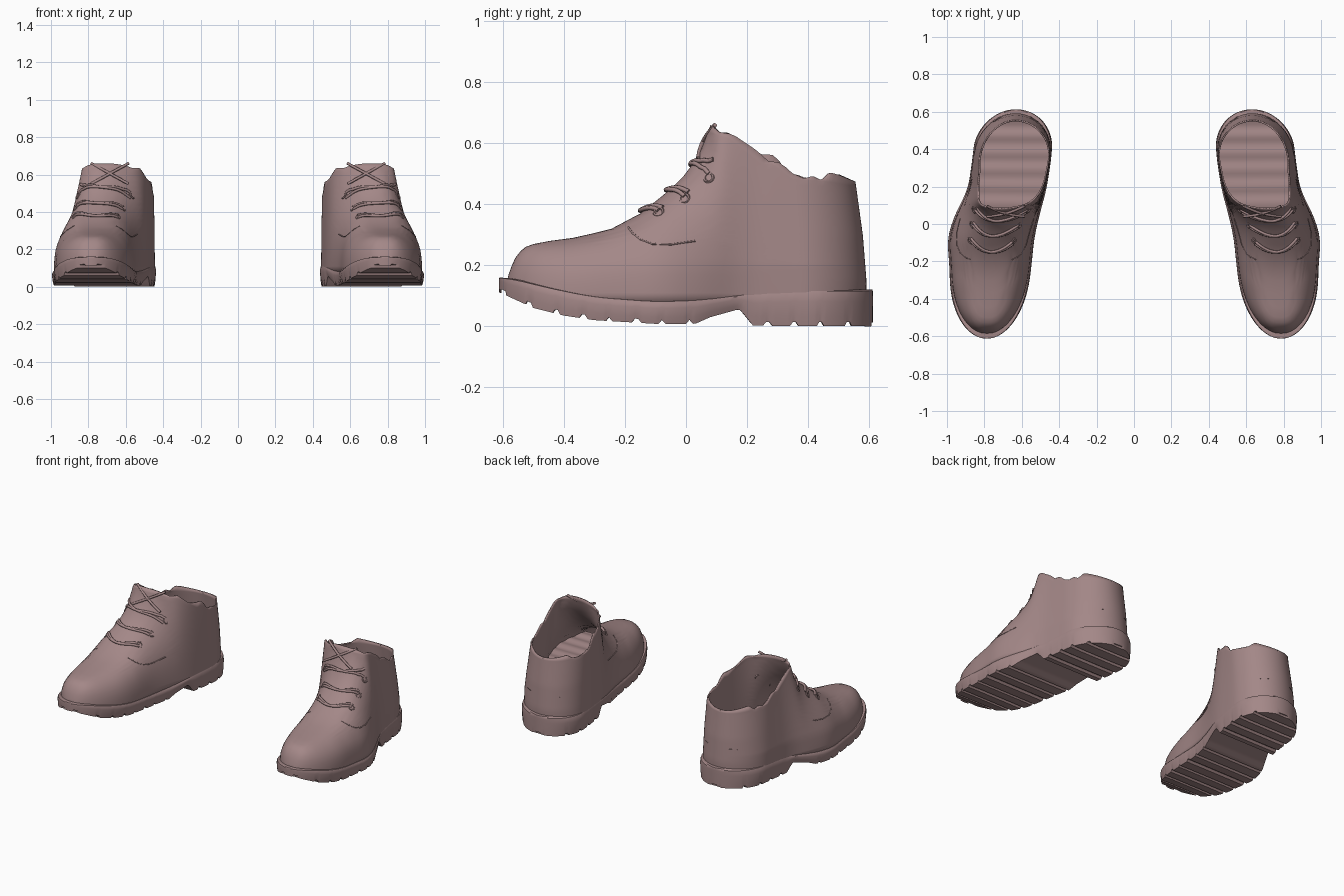
import bpy, bmesh, math, random
from mathutils import Vector

random.seed(4)
cube = bpy.data.objects.get("Cube")
if cube:
    bpy.data.objects.remove(cube, do_unlink=True)

leather = bpy.data.materials.new("dusty_brown_leather")
leather.use_nodes = True
COLOUR = (0.37, 0.245, 0.245, 1)
leather.diffuse_color = COLOUR
leather.node_tree.nodes["Principled BSDF"].inputs["Base Color"].default_value = COLOUR

# Profiles along the boot, as (y, value)
CENTRE = [(-.6, .787), (-.45, .78), (-.24, .768), (-.08, .766), (.03, .738),
          (.19, .677), (.35, .653), (.61, .63)]
WIDTH = [(-.61, .205), (-.3, .213), (-.08, .232), (.03, .228), (.19, .21), (.35, .211), (.61, .205)]
INSTEP = [(-.59, .13), (-.58, .18), (-.555, .235), (-.525, .262), (-.48, .276), (-.38, .288),
          (-.25, .317), (-.15, .37), (-.05, .45), (0, .5), (.05, .58), (.08, .66)]
RIM = [(.08, .66), (.14, .64), (.25, .55), (.28, .555), (.35, .5), (.45, .495), (.56, .475)]
HEEL = [(.07, .59), (.15, .592), (.3, .58), (.48, .555)]
ROUNDING = [(-.25, 2.7), (0, 2.1)]
SOLE_TOP = [(-.61, .16), (-.57, .155), (-.45, .125), (-.3, .095), (-.1, .08), (.05, .085),
            (.2, .107), (.35, .115), (.61, .115)]
SOLE_BOTTOM = [(-.61, .11), (-.5, .06), (-.4, .035), (-.3, .02), (-.1, .008), (.03, .008),
               (.08, .03), (.17, .055), (.18, .052), (.22, .002), (.61, 0)]
BASE = .075


def interp(table, t):
    if t <= table[0][0]:
        return table[0][1]
    for (a, u), (b, v) in zip(table, table[1:]):
        if t <= b:
            return u + (v - u) * (t - a) / (b - a)
    return table[-1][1]


def smooth(table, t, r=.05):
    return sum(interp(table, t + r * k / 3) for k in range(-3, 4)) / 7


def clamp(t):
    return max(0, min(1, t))


def plan_width(y, front, back):
    """Half width of the footprint, with rounded toe and heel."""
    toe = clamp((front + .34 - y) / .34)
    heel = clamp((y - back + .21) / .21)
    return smooth(WIDTH, y) * math.sqrt(1 - toe ** 2) * math.sqrt(1 - heel ** 2)


def crown(y):
    return interp(INSTEP, y) + max(0, y - .08) * 6


def bulge(y, ratio):
    """Superellipse arch of the cross-section, flatter over the toes."""
    power = smooth(ROUNDING, y)
    return (1 - clamp(ratio) ** power) ** (1 / power)


def upper_width(y, z, back=.59):
    w = plan_width(y, -.592, back) * (.955 + .02 * clamp((y + .1) / .3))
    return w * bulge(y, (z - BASE) / (crown(y) - BASE))


def lean(z):
    """The outer wall leans in towards the ankle."""
    return 1 - .2 * clamp((z - .2) / .42)


def stations(front, back, n):
    return [front + (back - front) * (1 - math.cos(math.pi * i / n)) / 2 for i in range(n + 1)]


def finish(ob, angle=40, thickness=0):
    ob.data.materials.append(leather)
    if thickness:
        m = ob.modifiers.new("thickness", "SOLIDIFY")
        m.thickness, m.offset = thickness, -1
    ob.modifiers.new("other_boot", "MIRROR").use_mirror_merge = False
    if ob.type == "MESH":
        bpy.ops.object.select_all(action="DESELECT")
        ob.select_set(True)
        bpy.context.view_layer.objects.active = ob
        bpy.ops.object.shade_smooth_by_angle(angle=math.radians(angle))


def loft(name, rows, cap_first=False, cap_last=False, angle=40, thickness=0):
    """Each row is a list of (inner point, outer point) pairs from toe to heel."""
    bm = bmesh.new()
    grid = [[[bm.verts.new(p) for p in pair] for pair in row] for row in rows]
    n = len(rows[0])
    for low, high in zip(grid, grid[1:]):
        for i in range(n - 1):
            for s in (0, 1):
                bm.faces.new((low[i][s], low[i + 1][s], high[i + 1][s], high[i][s]))
    for row, wanted in ((grid[0], cap_first), (grid[-1], cap_last)):
        if wanted:
            for a, b in zip(row, row[1:]):
                bm.faces.new((a[0], b[0], b[1], a[1]))
    bmesh.ops.remove_doubles(bm, verts=bm.verts, dist=.0004)
    bmesh.ops.recalc_face_normals(bm, faces=bm.faces)
    mesh = bpy.data.meshes.new(name)
    bm.to_mesh(mesh)
    bm.free()
    ob = bpy.data.objects.new(name, mesh)
    bpy.context.collection.objects.link(ob)
    finish(ob, angle, thickness)


def tube(name, points, radius):
    curve = bpy.data.curves.new(name, "CURVE")
    curve.dimensions = "3D"
    curve.bevel_depth, curve.bevel_resolution, curve.use_fill_caps = radius, 2, True
    spline = curve.splines.new("POLY")
    spline.points.add(len(points) - 1)
    for p, co in zip(spline.points, points):
        p.co = (*co, 1)
    ob = bpy.data.objects.new(name, curve)
    bpy.context.collection.objects.link(ob)
    finish(ob)


def pair(y, w, z):
    c = smooth(CENTRE, y)
    return (c - w, y, z), (c + w * lean(z), y, z)


# Upper: rings that follow the instep in front and drop to the torn rim behind
levels = [BASE, .11, .14, .17, .2, .225, .245, .26, .27, .28, .29, .305, .32, .345, .37,
          .4, .43, .46, .49, .52, .55, .58, .61, .635, .66]
tears = [[(.08 + .028 * k, random.uniform(-.02, .016)) for k in range(18)] for _ in range(2)]
for edge in tears:
    edge[0] = (.08, 0)
    edge[-1] = edge[-2] = (.57, -.005)
rows = []
for level in levels:
    front = next((a + (b - a) * max(0, level - u) / (v - u)
                  for (a, u), (b, v) in zip(INSTEP, INSTEP[1:]) if level <= v), .08)
    share = (level - BASE) / (.66 - BASE)
    back = interp(HEEL, BASE + share * (RIM[-1][1] - BASE))
    row = []
    for y in stations(front, back, 64):
        z = max(BASE + share * (interp(RIM, y) - BASE), interp(SOLE_BOTTOM, y) + .02)
        ends = pair(y, upper_width(y, z, back), z)
        if level == levels[-1]:
            ends = [(p[0], p[1], p[2] + interp(edge, y)) for p, edge in zip(ends, tears)]
        row.append(ends)
    rows.append(row)
loft("boot_upper", rows, angle=60, thickness=.008)

# Insole with shallow creases
floor = [pair(y, upper_width(y, .24) * .96, .24 + .004 * math.sin(y * 70))
         for y in stations(-.3, .57, 70)]
loft("insole", [floor], cap_first=True, angle=60)


# Sole: welt, side wall and grooved tread
def sole_row(scale, height):
    row = []
    for y in stations(-.613, .613, 170):
        top, bottom = smooth(SOLE_TOP, y), interp(SOLE_BOTTOM, y)
        if (y * 11.5) % 1 < .2 and not .06 < y < .25:
            bottom += .013
        row.append(pair(y * (.985 + .015 * scale), plan_width(y, -.613, .613) * scale,
                        bottom + (top - bottom) * height))
    return row


loft("sole", [sole_row(s, h) for s, h in
              ((.6, 0), (.96, 0), (.985, .3), (1, .7), (.99, .9), (.965, 1), (.8, 1.05))],
     cap_first=True, cap_last=True, angle=35)


# Laces lying over the instep, with an eyelet at each end
def on_instep(y, s, reach, lift):
    """Point on the instep, s running from -1 (inner) to 1 (outer)."""
    z = BASE + (crown(y) - BASE) * bulge(y, abs(s) * reach / upper_width(y, BASE))
    dx = s * reach * (lean(z) if s > 0 else 1)
    return smooth(CENTRE, y) + dx, y, z + lift


for i, (end, reach) in enumerate(((-.09, .12), (-.005, .13), (.075, .15))):
    for strand in (0, 1):
        path = []
        for k in range(17):
            s = k / 8 - 1
            y = end - .06 * (1 - s * s) + strand * .014 * s
            path.append(on_instep(y, s, reach, .01 - .008 * s ** 6))
        tube(f"lace_{i + 1}_{'ab'[strand]}", path, .0075)
    for s, side in ((-1, "inner"), (1, "outer")):
        centre = Vector(on_instep(end, s * 1.03, reach, 0))
        bpy.ops.mesh.primitive_torus_add(major_radius=.015, minor_radius=.005,
                                         major_segments=14, minor_segments=6)
        ob = bpy.context.object
        ob.name = f"eyelet_{i + 1}_{side}"
        turn = Vector((s * .8, -.35, .5)).to_track_quat("Z", "Y").to_matrix().to_4x4()
        ob.data.transform(turn)
        ob.data.transform(turn.Translation(centre))
        ob.matrix_world.identity()
        finish(ob)

# Crossed lace ends at the top of the tongue
for s, side in ((-1, "inner"), (1, "outer")):
    path = []
    for k in range(11):
        t = k / 10
        path.append((.685 + s * (.1 - .2 * t), .04 + .055 * t - .012 * math.sin(math.pi * t),
                     .55 + .11 * t))
    tube(f"crossed_lace_{side}", path, .0075)

# Raised seam where the side panels meet the toe
for s, side in ((-1, "inner"), (1, "outer")):
    seam = [(-.19, .325), (-.175, .305), (-.15, .285), (-.11, .27), (-.05, .268), (.03, .28)]
    tube(f"panel_seam_{side}", [pair(y, upper_width(y, z), z)[s > 0] for y, z in seam], .003)
